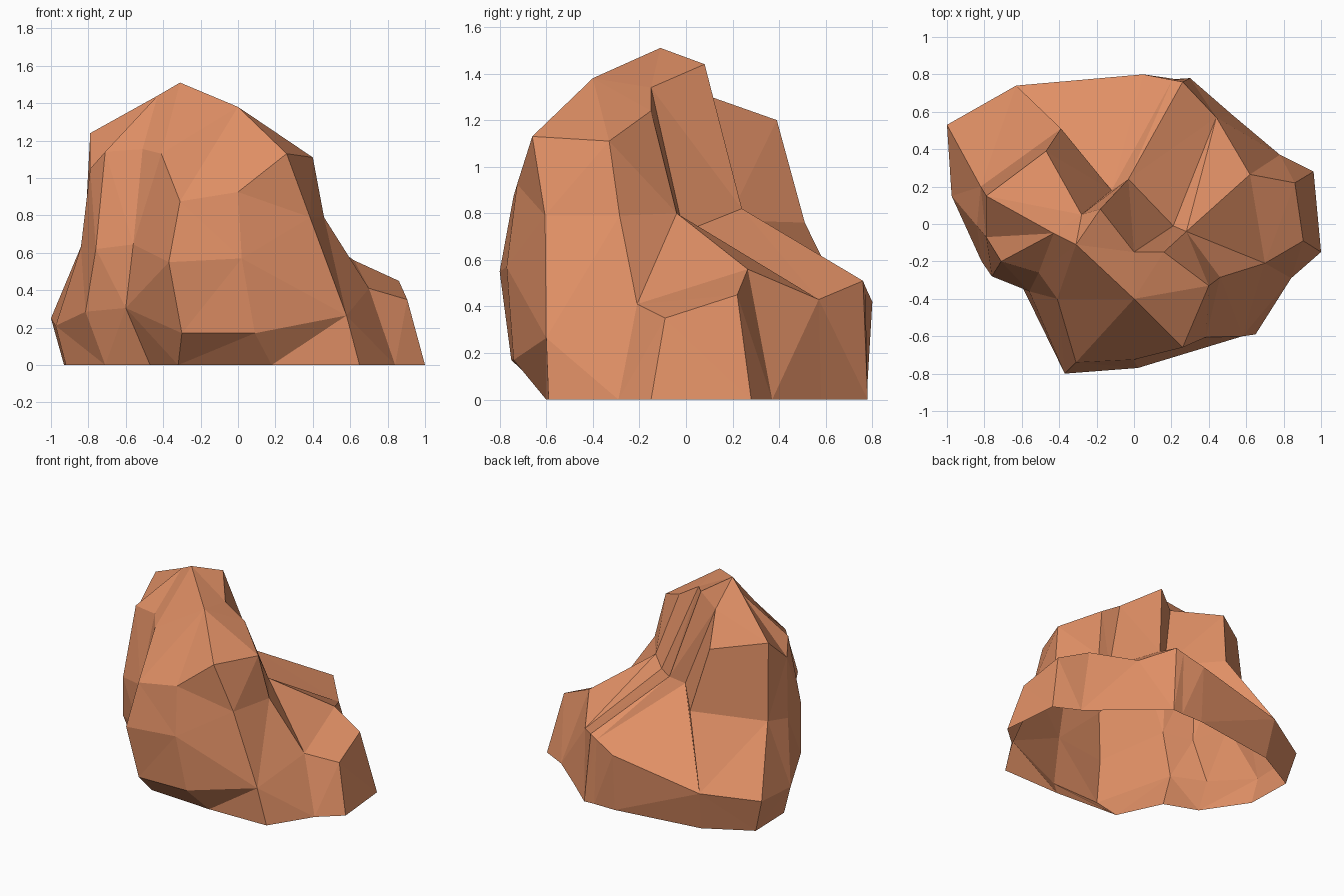
import bpy, bmesh
from mathutils import Vector

if "Cube" in bpy.data.objects:
    bpy.data.objects.remove(bpy.data.objects["Cube"])

# Cross-sections of the boulder, running clockwise (seen from above) from the back left.
FOOT = [(-.93, .50), (-.60, .68), (.05, .775), (.22, .775), (.30, .78), (.53, .58), (.78, .37),
        (.84, -.29), (.65, -.59), (.18, -.60), (-.32, -.57), (-.47, -.25), (-.71, -.16), (-.92, .15)]
LOW = [(-1, .53, .25), (-.63, .74, .29), (.05, .80, .42), (.205, .77, .485), (.26, .76, .51),
       (.44, .57, .43), (.62, .265, .56), (.70, -.21, .41), (.58, -.60, .265), (.09, -.74, .17),
       (-.30, -.75, .17), (-.60, -.33, .305), (-.815, -.20, .285), (-.975, .15, .21)]
MID = [(-.82, .20, .68), (-.39, .51, .76), (-.12, .18, .77), (-.03, .24, .82), (.21, -.01, .72),
       (.28, -.04, .80), (.46, -.285, .79), (.385, -.605, .79), (.02, -.77, .57),
       (-.37, -.80, .55), (-.56, -.36, .645), (-.76, -.28, .62), (-.84, -.01, .63)]
HIGH = [(-.79, .15, 1.24), (-.47, .39, 1.20), (-.28, .05, 1.32), (-.18, .08, 1.44), (0, -.15, 1.34),
        (.16, -.15, 1.24), (.40, -.33, 1.11), (.26, -.66, 1.13), (0, -.725, .925),
        (-.31, -.74, .875), (-.51, -.26, 1.155), (-.71, -.20, 1.14), (-.79, -.07, 1.05)]
PEAK, BROW, CREST, SHOULDER = (-.31, -.11, 1.51), (0, -.40, 1.38), (-.41, -.40, 1.13), (-.43, -.05, 1.44)
LEDGE_SIDE = 6      # column pair where the right-hand ledge is attached

bm = bmesh.new()


def ring(points):
    return [Vector((*p, 0)[:3]) for p in points]


def face(points):
    """Make a face, dropping repeated corners."""
    unique = []
    for p in points:
        if all((p - q).length > 1e-5 for q in unique):
            unique.append(p)
    if len(unique) > 2:
        bm.faces.new([bm.verts.new(p) for p in unique])


def bridge(lower, upper, closed=True, skip=(), rising=(), falling=()):
    """Wall between two rings; rising and falling name cells with a fixed crease."""
    n = len(lower)
    for i in range(n if closed else n - 1):
        j = (i + 1) % n
        a, b, c, d = lower[i], lower[j], upper[j], upper[i]
        if i in skip:
            continue
        if i in rising:
            face([a, b, c])
            face([a, c, d])
        elif i in falling:
            face([a, b, d])
            face([b, c, d])
        else:
            face([a, b, c, d])


# Main boulder: foot, body and crown (some corners split in two higher up)
foot, low, mid, high = ring(FOOT), ring(LOW), ring(MID), ring(HIGH)
for section in (mid, high):
    section.insert(3, section[2].copy())
for section in (foot, low, mid):
    section.insert(11, section[10].copy())
high.insert(11, Vector(CREST))
crown = ring([SHOULDER if i in (0, 13, 14) else BROW if 6 <= i <= 10 else PEAK for i in range(15)])
bridge(foot, low, skip=[LEDGE_SIDE])
bridge(low, mid, rising=[1, 5], falling=[LEDGE_SIDE])
bridge(mid, high)
bridge(high, crown, skip=[0, 1])

# Sloping top of the back-left block
face([high[0], high[1], high[2]])
face([high[0], high[2], crown[2], crown[0]])

# Low ledge standing out on the right
a, b = LEDGE_SIDE, LEDGE_SIDE + 1
ledge_top = [low[a], Vector((.86, .22, .45)), Vector((.905, -.09, .35)), low[b]]
ledge_foot = [foot[a], Vector((.96, .28, 0)), Vector((1, -.15, 0)), foot[b]]
bridge(ledge_foot, ledge_top, closed=False)
face(ledge_top)

# Weld everything into one flat-faced stone, open underneath
bmesh.ops.remove_doubles(bm, verts=bm.verts[:], dist=1e-4)
bmesh.ops.triangulate(bm, faces=bm.faces[:])
bmesh.ops.recalc_face_normals(bm, faces=bm.faces[:])
mesh = bpy.data.meshes.new("boulder")
bm.to_mesh(mesh)
bm.free()

stone = bpy.data.materials.new("orange sandstone")
stone.diffuse_color = (.74, .275, .13, 1)
stone.use_nodes = True
stone.node_tree.nodes["Principled BSDF"].inputs["Base Color"].default_value = stone.diffuse_color
mesh.materials.append(stone)
bpy.context.collection.objects.link(bpy.data.objects.new("boulder", mesh))
